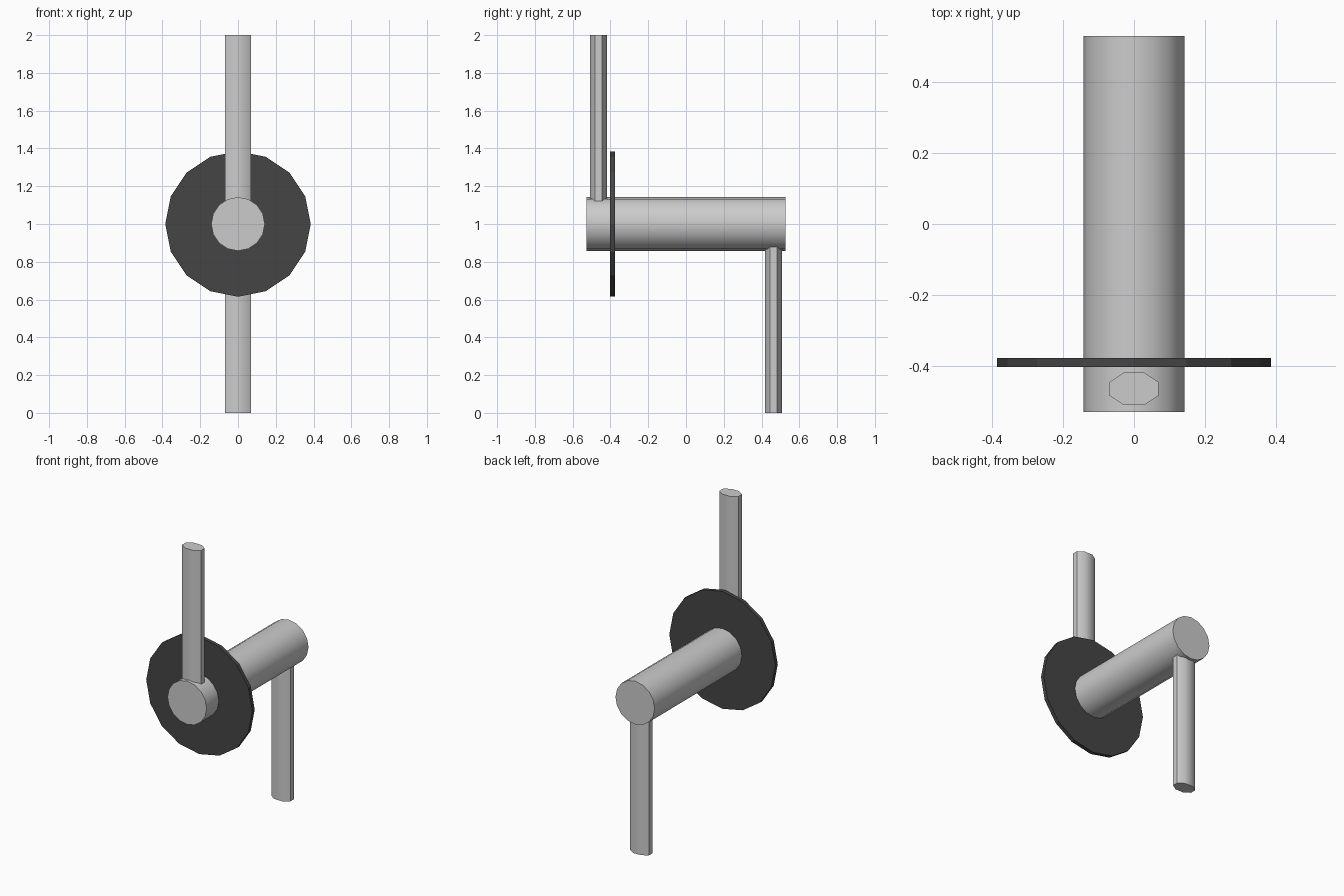
import bpy
import math

if "Cube" in bpy.data.objects:
    bpy.data.objects.remove(bpy.data.objects["Cube"])


def rod(name, sides, rx, ry, length, loc, rot=(0, 0, 0), spin=0.0, smooth=None):
    """Prism with an elliptical section, its length along local z."""
    bpy.ops.mesh.primitive_cylinder_add(vertices=sides, radius=1, depth=length)
    ob = bpy.context.object
    ob.name = name
    for v in ob.data.vertices:
        x, y = v.co.x, v.co.y
        v.co.x = rx * (x * math.cos(spin) - y * math.sin(spin))
        v.co.y = ry * (x * math.sin(spin) + y * math.cos(spin))
    ob.location = loc
    ob.rotation_euler = rot
    if smooth:
        bpy.ops.object.shade_smooth_by_angle(angle=math.radians(smooth))
    return ob


along_y = (math.pi / 2, 0, 0)

# Axle running front to back
rod("axle", 16, 0.142, 0.142, 1.056, (0, 0, 1), along_y, smooth=35)

# Dark chain disc near the front end
disc = rod("chain_disc", 16, 0.385, 0.385, 0.025, (0, -0.389, 1), along_y)
dark = bpy.data.materials.new("dark_metal")
dark.diffuse_color = (0.06, 0.06, 0.06, 1)
dark.use_nodes = True
dark.node_tree.nodes["Principled BSDF"].inputs["Base Color"].default_value = dark.diffuse_color
disc.data.materials.append(dark)

# Two opposed crank arms with flattened octagonal section, sunk into the axle
c = math.cos(math.pi / 8)
for name, side in (("front_crank_arm", 1), ("back_crank_arm", -1)):
    rod(name, 8, 0.069 / c, 0.0455 / c, 0.9,
        (0, -0.463 * side, 1 + 0.55 * side), spin=math.pi / 8, smooth=35)
